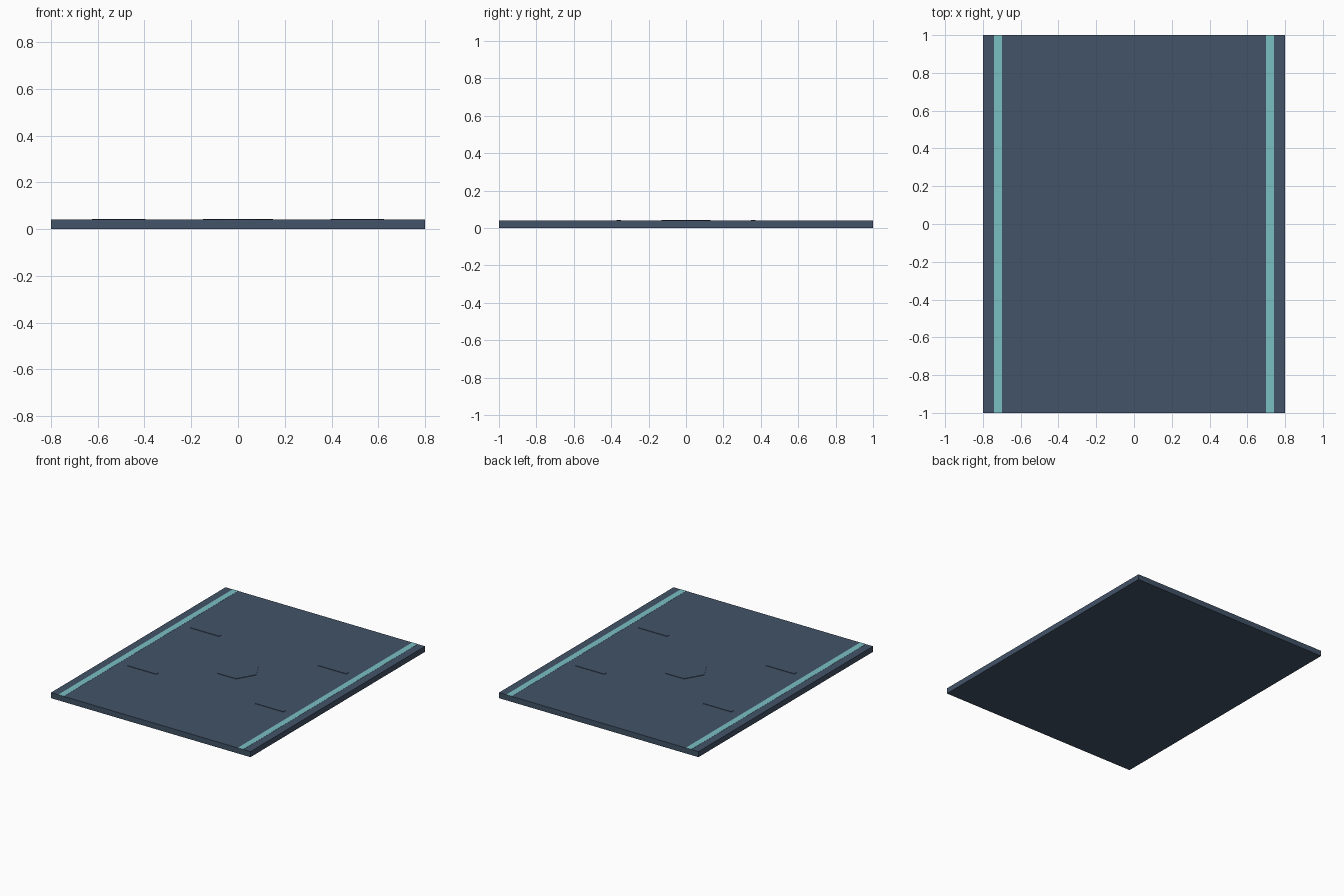
import bpy, bmesh, math

if "Cube" in bpy.data.objects:
    bpy.data.objects.remove(bpy.data.objects["Cube"])

def mat(name, rgb):
    m = bpy.data.materials.new(name)
    m.diffuse_color = (*[(c / 255 / 12.92) if c < 11 else ((c / 255 + 0.055) / 1.055) ** 2.4 for c in rgb], 1)
    m.use_nodes = True
    m.node_tree.nodes["Principled BSDF"].inputs["Base Color"].default_value = m.diffuse_color
    return m

SLATE = mat("slate blue", (66, 83, 104))
TEAL = mat("pale teal", (122, 192, 196))

def finish(bm, name, m):
    me = bpy.data.meshes.new(name)
    bm.to_mesh(me)
    bm.free()
    me.materials.append(m)
    ob = bpy.data.objects.new(name, me)
    bpy.context.collection.objects.link(ob)
    return ob

def box(name, x0, x1, y0, y1, z0, z1, m):
    bm = bmesh.new()
    bmesh.ops.create_cube(bm, size=1)
    for v in bm.verts:
        v.co = (x1 if v.co.x > 0 else x0, y1 if v.co.y > 0 else y0, z1 if v.co.z > 0 else z0)
    return finish(bm, name, m)

TOP = 0.04
# floor slab
box("floor_slab", -0.8, 0.8, -1, 1, 0, TOP, SLATE)

# edge stripes and short raised bars, mirrored left and right
for s, side in ((-1, "left"), (1, "right")):
    box(f"edge_stripe_{side}", s * 0.72 - 0.022, s * 0.72 + 0.022, -1, 1, TOP - 0.002, TOP + 0.001, TEAL)
    for t, end in ((-1, "front"), (1, "back")):
        box(f"floor_bar_{side}_{end}", s * 0.51 - 0.115, s * 0.51 + 0.115,
            t * 0.36 - 0.012, t * 0.36 + 0.012, TOP - 0.002, TOP + 0.003, SLATE)

# central hexagonal plate
bm = bmesh.new()
bmesh.ops.create_cone(bm, cap_ends=True, segments=6, radius1=0.15, radius2=0.15, depth=0.005)
for v in bm.verts:
    v.co = (v.co.y, v.co.x, v.co.z + TOP + 0.0005)
bmesh.ops.recalc_face_normals(bm, faces=bm.faces)
finish(bm, "centre_hexagon", SLATE)
